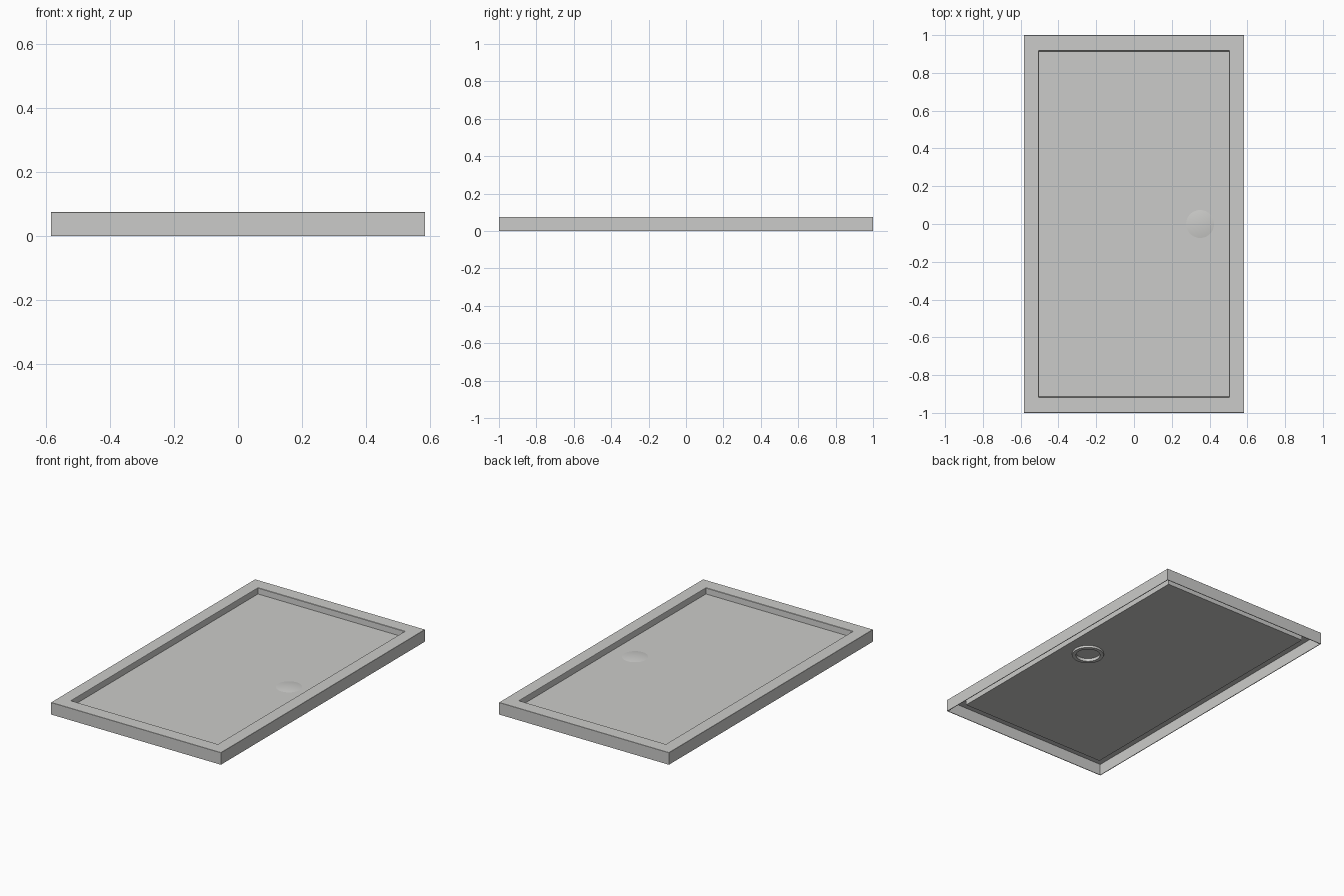
import bpy, bmesh, math
from mathutils import Vector

cube = bpy.data.objects.get("Cube")
if cube:
    bpy.data.objects.remove(cube, do_unlink=True)

HX, HY, TOP, FLOOR, SHEET = 0.583, 1.0, 0.075, 0.038, 0.004
DRAIN_X, HOLE_R, COVER_R, SEGS = 0.35, 0.07, 0.074, 48

grey = bpy.data.materials.new("pale_grey_acrylic")
grey.use_nodes = True
grey.diffuse_color = (0.6, 0.6, 0.585, 1)
bsdf = grey.node_tree.nodes["Principled BSDF"]
bsdf.inputs["Base Color"].default_value = grey.diffuse_color


def finish(bm, name):
    mesh = bpy.data.meshes.new(name)
    bm.to_mesh(mesh)
    bm.free()
    obj = bpy.data.objects.new(name, mesh)
    bpy.context.collection.objects.link(obj)
    mesh.materials.append(grey)
    return obj


def skin(bm, rings):
    for a, b in zip(rings, rings[1:]):
        n = len(a)
        for i in range(n):
            j = (i + 1) % n
            bm.faces.new((a[i], a[j], b[j], b[i]))


def rectangle(bm, inset_x, inset_y, z):
    x, y = HX - inset_x, HY - inset_y
    return [bm.verts.new(p) for p in ((-x, -y, z), (x, -y, z), (x, y, z), (-x, y, z))]


def circle(bm, r, z):
    return [bm.verts.new((DRAIN_X + r * math.cos(t), r * math.sin(t), z))
            for t in (math.tau * i / SEGS for i in range(SEGS))]


def lathe(name, profile, closed):
    bm = bmesh.new()
    rings = [circle(bm, r, z) for r, z in profile]
    if closed:
        skin(bm, rings + rings[:1])
    else:
        skin(bm, rings)
        bm.faces.new(rings[0])
        bm.faces.new(rings[-1])
    bmesh.ops.recalc_face_normals(bm, faces=bm.faces)
    # Smooth the curved bands, keep the level faces flat
    for f in bm.faces:
        f.smooth = len(f.verts) == 4 and -0.5 < f.normal.z < 0.99999
    return finish(bm, name)


# Tray shell: skirt, flat rim, recess wall and level floor pierced for the drain
bm = bmesh.new()
profile = [(0, 0, 0), (0, 0, TOP - 0.001), (0.001, 0.001, TOP),
           (0.078, 0.082, TOP), (0.079, 0.084, TOP - 0.002),
           (0.08, 0.086, FLOOR)]
rings = [rectangle(bm, *p) for p in profile]
skin(bm, rings)
hole = circle(bm, HOLE_R, FLOOR)
edges = [bm.edges.get((rings[-1][i], rings[-1][(i + 1) % 4])) for i in range(4)]
edges += [bm.edges.new((hole[i], hole[(i + 1) % SEGS])) for i in range(SEGS)]
bmesh.ops.triangle_fill(bm, edges=edges, use_beauty=True, normal=Vector((0, 0, 1)))
bmesh.ops.recalc_face_normals(bm, faces=bm.faces)
rim = max(bm.faces, key=lambda f: f.calc_center_median().z)
if rim.normal.z < 0:
    bmesh.ops.reverse_faces(bm, faces=bm.faces)
tray = finish(bm, "tray_shell")
solid = tray.modifiers.new("thickness", "SOLIDIFY")
solid.thickness = SHEET
solid.offset = -1
solid.use_even_offset = True

# Collar under the floor around the drain hole
lathe("drain_collar", [(0.092, FLOOR - SHEET), (0.092, 0.02),
                       (HOLE_R, 0.02), (HOLE_R, FLOOR - SHEET)], closed=True)

# Shallow domed drain cover resting on the floor
dome = [(COVER_R * k, FLOOR + 0.001 + 0.006 * (1 - k * k))
        for k in (1 - i / 8 for i in range(8))]
lathe("drain_cover", dome, closed=False)
